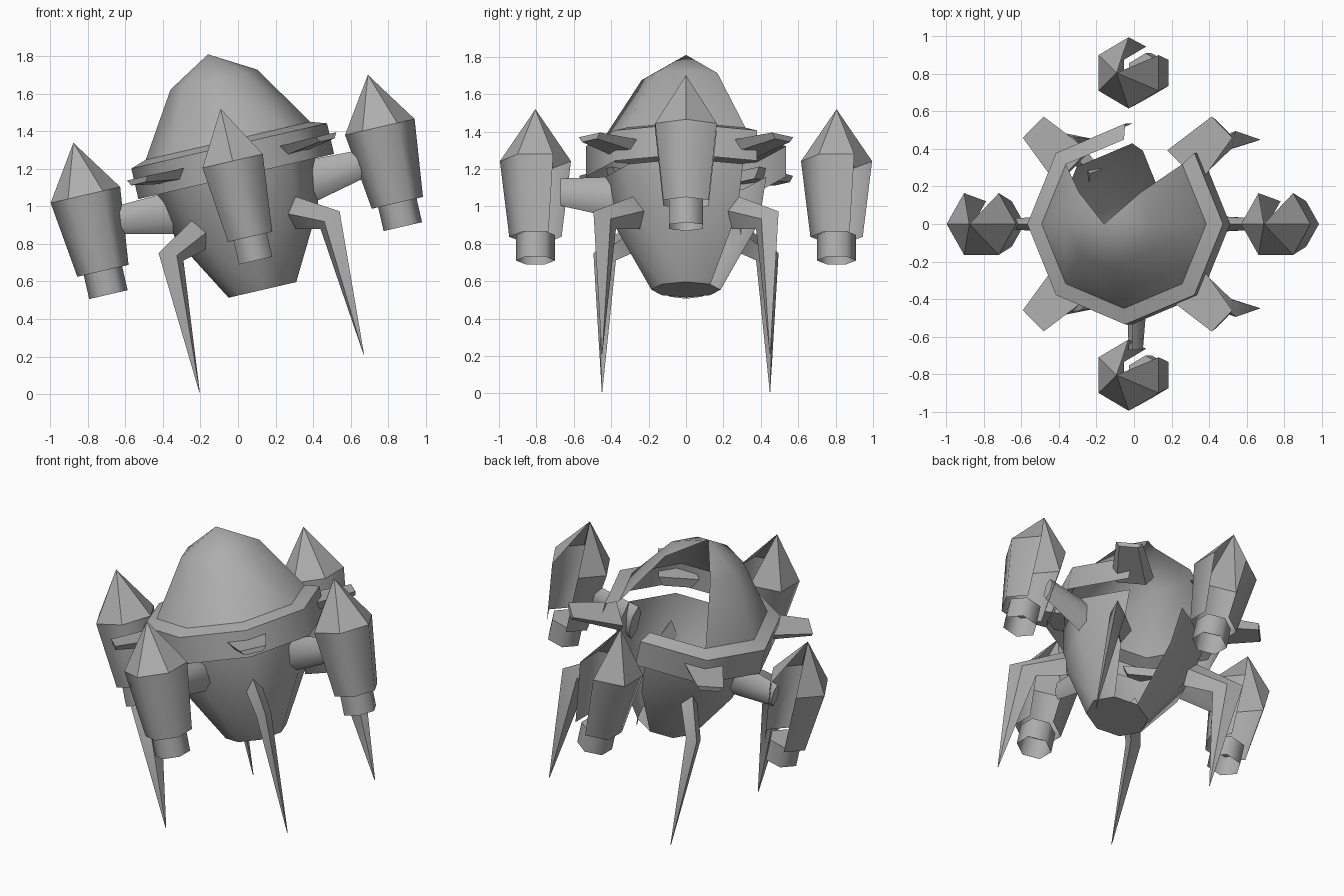
import bpy
import bmesh
from math import radians, cos, sin, tau
from mathutils import Matrix, Vector

old = bpy.data.objects.get("Cube")
if old:
    bpy.data.objects.remove(old, do_unlink=True)

# The single grey hull colour
grey = bpy.data.materials.new("hull_grey")
grey.use_nodes = True
colour = (0.42, 0.42, 0.42, 1)
grey.diffuse_color = colour
grey.node_tree.nodes["Principled BSDF"].inputs["Base Color"].default_value = colour

# The whole craft is pitched sideways around its lower hull
TILT = Matrix.Translation((0.13, 0, 0.555)) @ Matrix.Rotation(radians(-13), 4, 'Y')


def finish(name, bm, place, angle):
    bmesh.ops.recalc_face_normals(bm, faces=bm.faces)
    bm.transform(TILT @ place)
    mesh = bpy.data.meshes.new(name)
    bm.to_mesh(mesh)
    bm.free()
    mesh.materials.append(grey)
    ob = bpy.data.objects.new(name, mesh)
    bpy.context.collection.objects.link(ob)
    bpy.ops.object.select_all(action='DESELECT')
    ob.select_set(True)
    bpy.context.view_layer.objects.active = ob
    bpy.ops.object.shade_smooth_by_angle(angle=radians(angle))
    return ob


def shell(name, profile, sides, phase=0, missing=(), place=Matrix(), angle=61):
    """Open faceted shell turned from (radius, height) pairs, with panels left out."""
    bm = bmesh.new()
    rings = []
    for r, z in profile:
        if r == 0:
            rings.append([bm.verts.new((0, 0, z))] * sides)
        else:
            turns = [radians(phase) + tau * i / sides for i in range(sides)]
            rings.append([bm.verts.new((r * cos(a), r * sin(a), z)) for a in turns])
    for top, low in zip(rings, rings[1:]):
        for i in range(sides):
            if i in missing:
                continue
            j = (i + 1) % sides
            corners = [top[i], top[j], low[j], low[i]]
            bm.faces.new(list(dict.fromkeys(corners)))
    loose = [v for v in bm.verts if not v.link_faces]
    bmesh.ops.delete(bm, geom=loose, context='VERTS')
    return finish(name, bm, place, angle)


def loft(name, sections, place, angle=40):
    """Closed solid through matching cross-sections."""
    bm = bmesh.new()
    rings = [[bm.verts.new(p) for p in s] for s in sections]
    n = len(rings[0])
    for a, b in zip(rings, rings[1:]):
        for i in range(n):
            j = (i + 1) % n
            bm.faces.new((a[i], a[j], b[j], b[i]))
    bm.faces.new(rings[0])
    bm.faces.new(rings[-1][::-1])
    return finish(name, bm, place, angle)


# Pod: dome and rim open at the back, hull with one back panel missing
shell("dome", [(0, 1.288), (0.237, 1.15), (0.45, 0.815)], 8, missing=(1, 2))
shell("rim", [(0.45, 0.815), (0.535, 0.787), (0.535, 0.62)], 8, missing=(1,))
shell("hull", [(0.43, 0.62), (0.39, 0.367), (0.185, 0)], 8, missing=(1,))
shell("hull_base", [(0.185, 0), (0, 0)], 8)


def arm_section(r, low, high, w):
    bevel = (high - low) * 0.25
    return [(r, 0, high), (r, w, high - bevel), (r, w, low + bevel),
            (r, 0, low), (r, -w, low + bevel), (r, -w, high - bevel)]


# Four engine pods, each with one panel missing towards the back
for side, turn in (("left", 0), ("back", 90), ("right", 180), ("front", 270)):
    spin = Matrix.Rotation(radians(turn), 4, 'Z')
    spot = Matrix.Translation(spin @ Vector((0.805, 0, 0)))
    phase, gap = (30, (0,)) if turn % 180 else (0, (1,))
    shell(side + "_engine_cone", [(0, 0.99), (0.19, 0.705)], 6, phase, gap, spot, 30)
    shell(side + "_engine_barrel", [(0.19, 0.705), (0.14, 0.29)], 6, phase, gap, spot)
    shell(side + "_engine_nozzle", [(0, 0.3), (0.105, 0.3), (0.105, 0.16)],
          6, phase, (), spot)
    # Support arm, absent at the open back
    if side != "back":
        loft(side + "_arm", [arm_section(0.36, 0.39, 0.62, 0.045),
                             arm_section(0.67, 0.46, 0.61, 0.03)], spin, 61)


def fin_section(r, z, half_width, half_thick):
    return [(r, -half_width, z + half_thick), (r, half_width, z + half_thick),
            (r, half_width * 0.7, z - half_thick), (r, -half_width * 0.7, z - half_thick)]


def leg_section(outer, inner, w):
    mid = (Vector(outer) + Vector(inner)) / 2
    return [(outer[0], 0, outer[1]), (mid.x, w, mid.y),
            (inner[0], 0, inner[1]), (mid.x, -w, mid.y)]


# Fins and pointed legs on the four diagonals
for side, turn in (("back_left", 45), ("back_right", 135),
                   ("front_right", 225), ("front_left", 315)):
    spin = Matrix.Rotation(radians(turn), 4, 'Z')
    loft(side + "_fin", [fin_section(0.43, 0.695, 0.125, 0.03),
                         fin_section(0.73, 0.715, 0.08, 0.015)], spin, 30)
    loft(side + "_leg", [leg_section((0.38, 0.454), (0.35, 0.276), 0.05),
                         leg_section((0.70, 0.315), (0.53, 0.247), 0.045),
                         leg_section((0.637, -0.457), (0.633, -0.457), 0.002)], spin)
